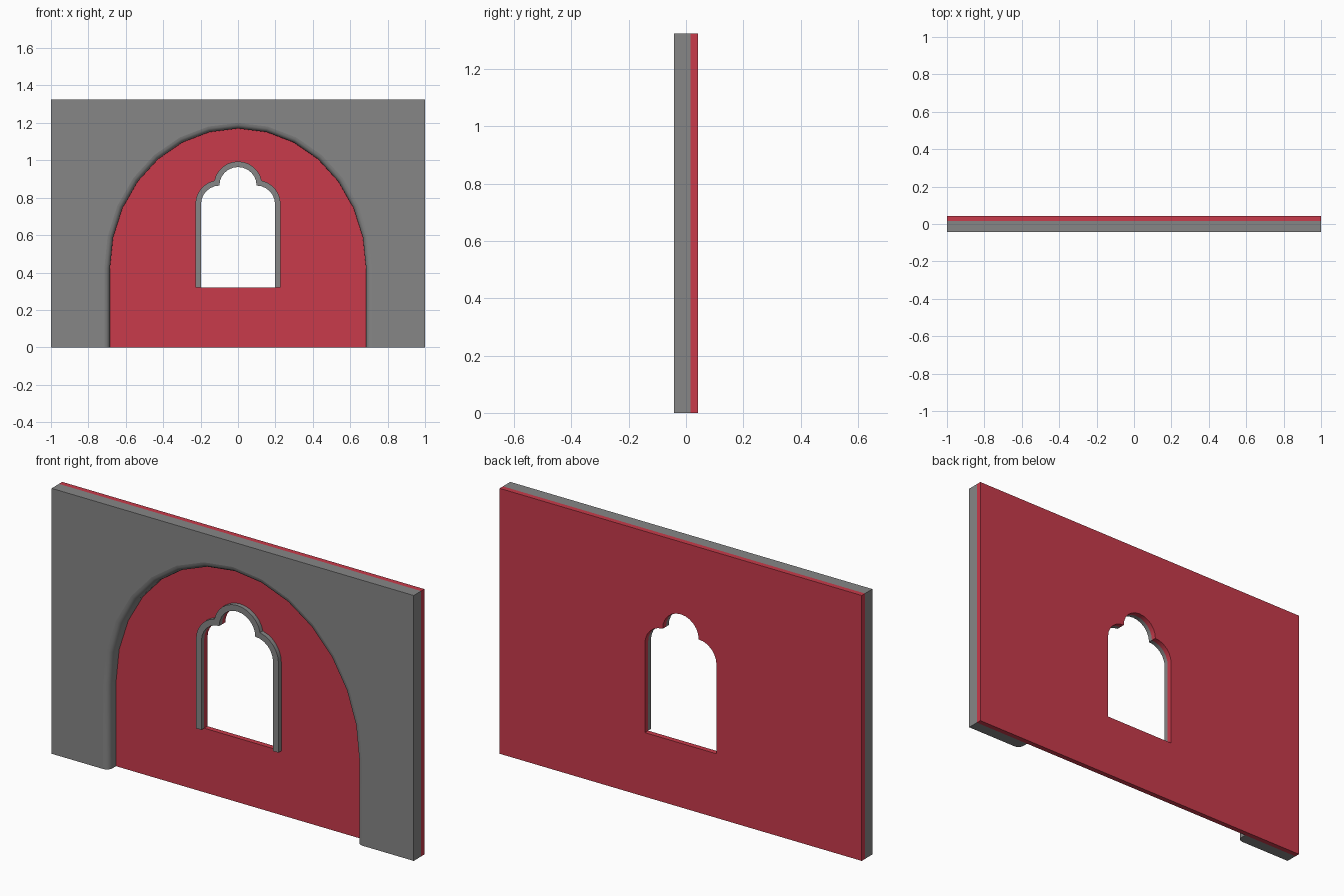
import bpy, bmesh
from math import sin, cos, acos, pi

cube = bpy.data.objects.get("Cube")
if cube:
    bpy.data.objects.remove(cube)

HEIGHT = 1.325
FRONT, SEAM, BACK = -0.042, 0.016, 0.042   # depths of the wall layers
SILL = 0.32


def material(name, colour):
    mat = bpy.data.materials.new(name)
    mat.use_nodes = True
    mat.diffuse_color = colour
    mat.node_tree.nodes["Principled BSDF"].inputs["Base Color"].default_value = colour
    return mat


grey = material("stone grey", (0.24, 0.24, 0.24, 1))
red = material("plaster red", (0.58, 0.043, 0.07, 1))


def arc(cx, cz, rx, rz, a0, a1, steps):
    angles = [a0 + (a1 - a0) * i / steps for i in range(steps + 1)]
    return [(cx + rx * cos(a), cz + rz * sin(a)) for a in angles]


def window_outline(grow):
    """Three-lobed window from right sill over the top to left sill."""
    r = 0.1 + grow
    spread = acos(0.07 / r)
    shoulder = arc(0.098, 0.765, r, r, 0, 0.75 * pi - spread, 6)
    lobe = arc(0, 0.864, r, r, spread - pi / 4, pi / 2, 6)
    right = [(r + 0.098, SILL)] + shoulder + lobe[1:]
    return right + [(-x, z) for x, z in reversed(right[:-1])]


def slab(name, loops, y0, y1, mat, bevel_rule=None):
    """Extrude an outline (with optional holes) from y0 back to y1."""
    bm = bmesh.new()
    edges = []
    for loop in loops:
        verts = [bm.verts.new((x, y0, z)) for x, z in loop]
        if len(loops) == 1:
            bm.faces.new(verts)
        else:
            edges += [bm.edges.new((v, verts[i - 1])) for i, v in enumerate(verts)]
    if edges:
        bmesh.ops.triangle_fill(bm, edges=edges, use_beauty=True)
    faces = bm.faces[:]
    ext = bmesh.ops.extrude_face_region(bm, geom=faces, use_keep_orig=True)
    moved = [g for g in ext["geom"] if isinstance(g, bmesh.types.BMVert)]
    bmesh.ops.translate(bm, verts=moved, vec=(0, y1 - y0, 0))
    bmesh.ops.recalc_face_normals(bm, faces=bm.faces[:])
    if bevel_rule:
        rim = [e for e in bm.edges if bevel_rule(e)]
        bmesh.ops.bevel(bm, geom=rim, offset=0.03, segments=4, profile=0.5,
                        affect="EDGES", clamp_overlap=False)
    mesh = bpy.data.meshes.new(name)
    bm.to_mesh(mesh)
    bm.free()
    mesh.materials.append(mat)
    obj = bpy.data.objects.new(name, mesh)
    bpy.context.collection.objects.link(obj)
    bpy.ops.object.select_all(action="DESELECT")
    obj.select_set(True)
    bpy.context.view_layer.objects.active = obj
    bpy.ops.object.shade_smooth_by_angle(angle=pi / 6)
    # keep the broad front and back faces flat
    for poly in mesh.polygons:
        if abs(poly.normal.y) > 0.999:
            poly.use_smooth = False
    return obj


# Red wall panel with the window opening
wall = [(-1, 0), (1, 0), (1, HEIGHT), (-1, HEIGHT)]
slab("wall_panel", [wall, window_outline(0)], SEAM, BACK, red)

# Grey stone surround with a rounded arch rim
arch = [(0.685, 0)] + arc(0, 0.42, 0.685, 0.75, 0, pi, 14) + [(-0.685, 0)]
surround = [(-1, 0), (-1, HEIGHT), (1, HEIGHT), (1, 0)] + arch


def on_arch_rim(edge):
    mid = (edge.verts[0].co + edge.verts[1].co) / 2
    return (all(abs(v.co.y - FRONT) < 1e-4 and abs(v.co.x) < 0.9 for v in edge.verts)
            and 0.01 < mid.z < 1.2)


slab("arch_surround", [surround], FRONT, SEAM, grey, on_arch_rim)

# Raised grey trim around the window, open at the sill
trim = window_outline(0.03) + window_outline(0)[::-1]
slab("window_trim", [trim], -0.006, SEAM, grey)
